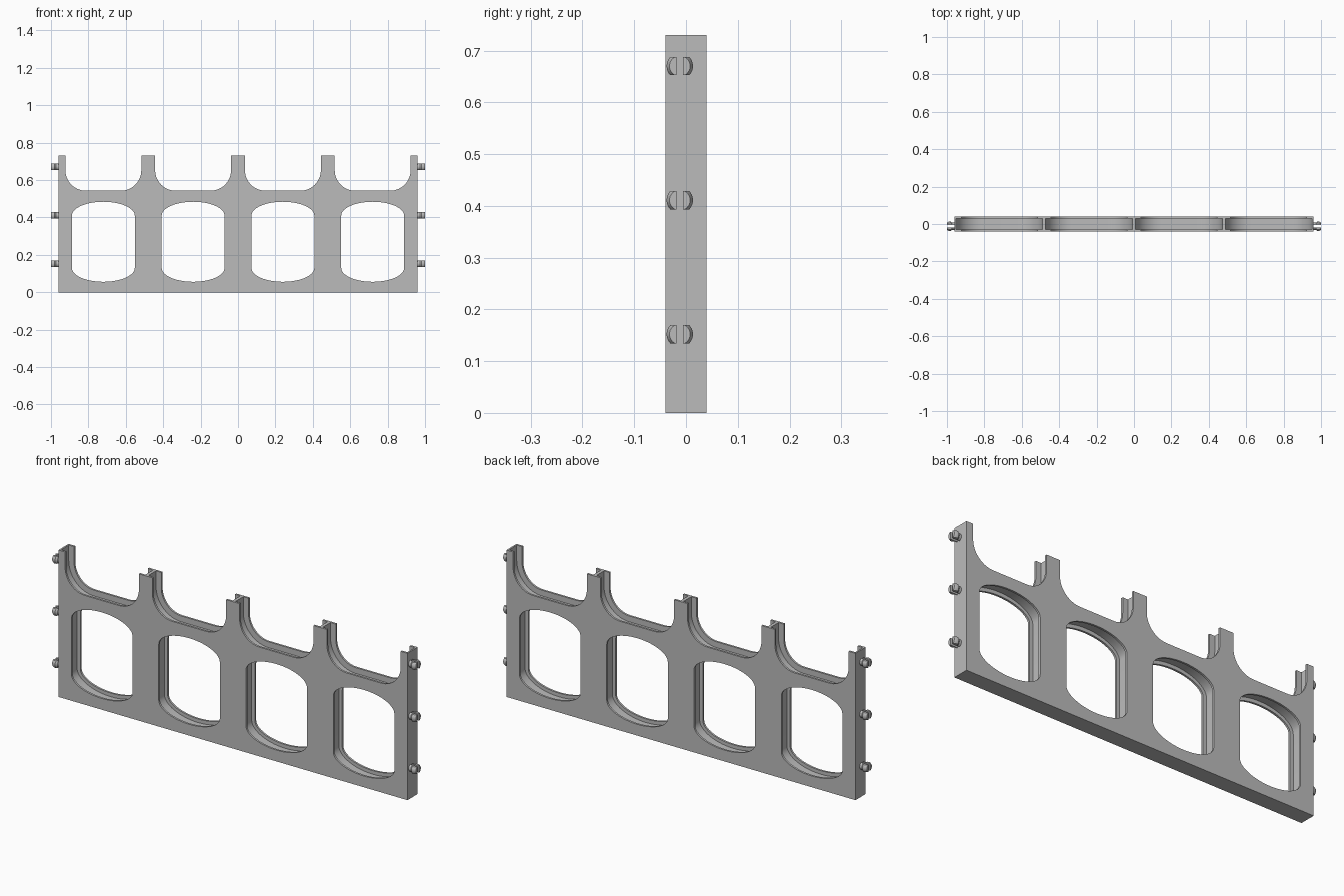
import bpy, bmesh
from math import pi, sin, cos, radians
from mathutils import Vector

cube = bpy.data.objects.get("Cube")
if cube:
    bpy.data.objects.remove(cube, do_unlink=True)

HALF, HEIGHT, PITCH = 0.96, 0.73, 0.48
BAYS = [PITCH * (i - 1.5) for i in range(4)]
SKIN, DEPTH = 0.01, 0.08

grey = bpy.data.materials.new("plain grey")
grey.use_nodes = True
grey.diffuse_color = (0.5, 0.5, 0.5, 1)
grey.node_tree.nodes["Principled BSDF"].inputs["Base Color"].default_value = (0.5, 0.5, 0.5, 1)


def arc(cx, cz, rx, rz, start, end, steps=14):
    angles = [radians(start + (end - start) * i / steps) for i in range(steps + 1)]
    return [(cx + rx * cos(a), cz + rz * sin(a)) for a in angles]


def outline(grow):
    """Panel silhouette with four rounded notches in its top edge."""
    half, floor, r = 0.203 + grow, 0.543 - grow, 0.11 + grow
    points = [(-HALF, 0), (HALF, 0), (HALF, HEIGHT)]
    for c in reversed(BAYS):
        points.append((c + half, HEIGHT))
        points += arc(c + half - r, floor + r, r, r, 0, -90)
        points += arc(c - half + r, floor + r, r, r, -90, -180)
        points.append((c - half, HEIGHT))
    return points + [(-HALF, HEIGHT)]


def window(c, grow):
    """Straight-sided opening with elliptical top and bottom."""
    rx, rz = 0.168 + grow, 0.074 + grow
    return arc(c, 0.41, rx, rz, 0, 180, 28) + arc(c, 0.13, rx, rz, 180, 360, 28)


def finish(name, bm):
    bmesh.ops.recalc_face_normals(bm, faces=bm.faces)
    mesh = bpy.data.meshes.new(name)
    bm.to_mesh(mesh)
    bm.free()
    mesh.materials.clear()
    mesh.materials.append(grey)
    obj = bpy.data.objects.new(name, mesh)
    bpy.context.collection.objects.link(obj)
    bpy.ops.object.select_all(action='DESELECT')
    obj.select_set(True)
    bpy.context.view_layer.objects.active = obj
    bpy.ops.object.shade_smooth_by_angle(angle=radians(30))
    return obj


def sheet(name, y, thickness, notch_grow, window_grow):
    """Filled flat curve with openings, extruded and stood upright."""
    curve = bpy.data.curves.new(name + " profile", 'CURVE')
    curve.dimensions, curve.fill_mode = '2D', 'BOTH'
    curve.extrude = thickness / 2
    for loop in [outline(notch_grow)] + [window(c, window_grow) for c in BAYS]:
        spline = curve.splines.new('POLY')
        spline.points.add(len(loop) - 1)
        for p, (x, z) in zip(spline.points, loop):
            p.co = (x, z, 0, 1)
        spline.use_cyclic_u = True
    helper = bpy.data.objects.new(name + " profile", curve)
    bpy.context.collection.objects.link(helper)
    graph = bpy.context.evaluated_depsgraph_get()
    mesh = bpy.data.meshes.new_from_object(helper.evaluated_get(graph))
    bpy.data.objects.remove(helper)
    bm = bmesh.new()
    bm.from_mesh(mesh)
    bpy.data.meshes.remove(mesh)
    bmesh.ops.remove_doubles(bm, verts=bm.verts, dist=1e-5)
    for v in bm.verts:
        v.co = (v.co.x, y - v.co.z, v.co.y)
    finish(name, bm)


def cut(bm, point, normal):
    geom = bm.verts[:] + bm.edges[:] + bm.faces[:]
    bmesh.ops.bisect_plane(bm, geom=geom, plane_co=point, plane_no=normal, clear_outer=True)
    bmesh.ops.holes_fill(bm, edges=[e for e in bm.edges if e.is_boundary], sides=0)


def clip_half(name, side, lobe, z):
    """Half of a split snap pin: lathed, then trimmed flat above, below and at the slit."""
    profile = [(-0.004, 0.019), (0.012, 0.019), (0.02, 0.0255), (0.03, 0.0255), (0.04, 0.02)]
    bm = bmesh.new()
    count = 32
    rings = [[bm.verts.new((x, r * cos(2 * pi * i / count), r * sin(2 * pi * i / count)))
              for i in range(count)] for x, r in profile]
    for a, b in zip(rings, rings[1:]):
        for i in range(count):
            j = (i + 1) % count
            bm.faces.new((a[i], a[j], b[j], b[i]))
    bm.faces.new(rings[0])
    bm.faces.new(rings[-1])
    cut(bm, (0, 0, 0.0175), (0, 0, 1))
    cut(bm, (0, 0, -0.0175), (0, 0, -1))
    cut(bm, (0, lobe * 0.006, 0), (0, -lobe, 0))
    for v in bm.verts:
        v.co = Vector((side * (HALF + v.co.x), v.co.y - 0.012, v.co.z + z))
    finish(name, bm)


# Two skins over a recessed core, leaving a channel around every opening
sheet("front_skin", -(DEPTH - SKIN) / 2, SKIN, 0, 0)
sheet("back_skin", (DEPTH - SKIN) / 2, SKIN, 0, 0)
sheet("core", 0, DEPTH - 2 * SKIN, 0.029, 0.018)

# Split snap pins on both ends
for side, end in ((1, "left"), (-1, "right")):
    for level, z in (("lower", 0.152), ("middle", 0.411), ("upper", 0.67)):
        for lobe, part in ((-1, "front"), (1, "back")):
            clip_half(f"{end}_{level}_pin_{part}", side, lobe, z)
